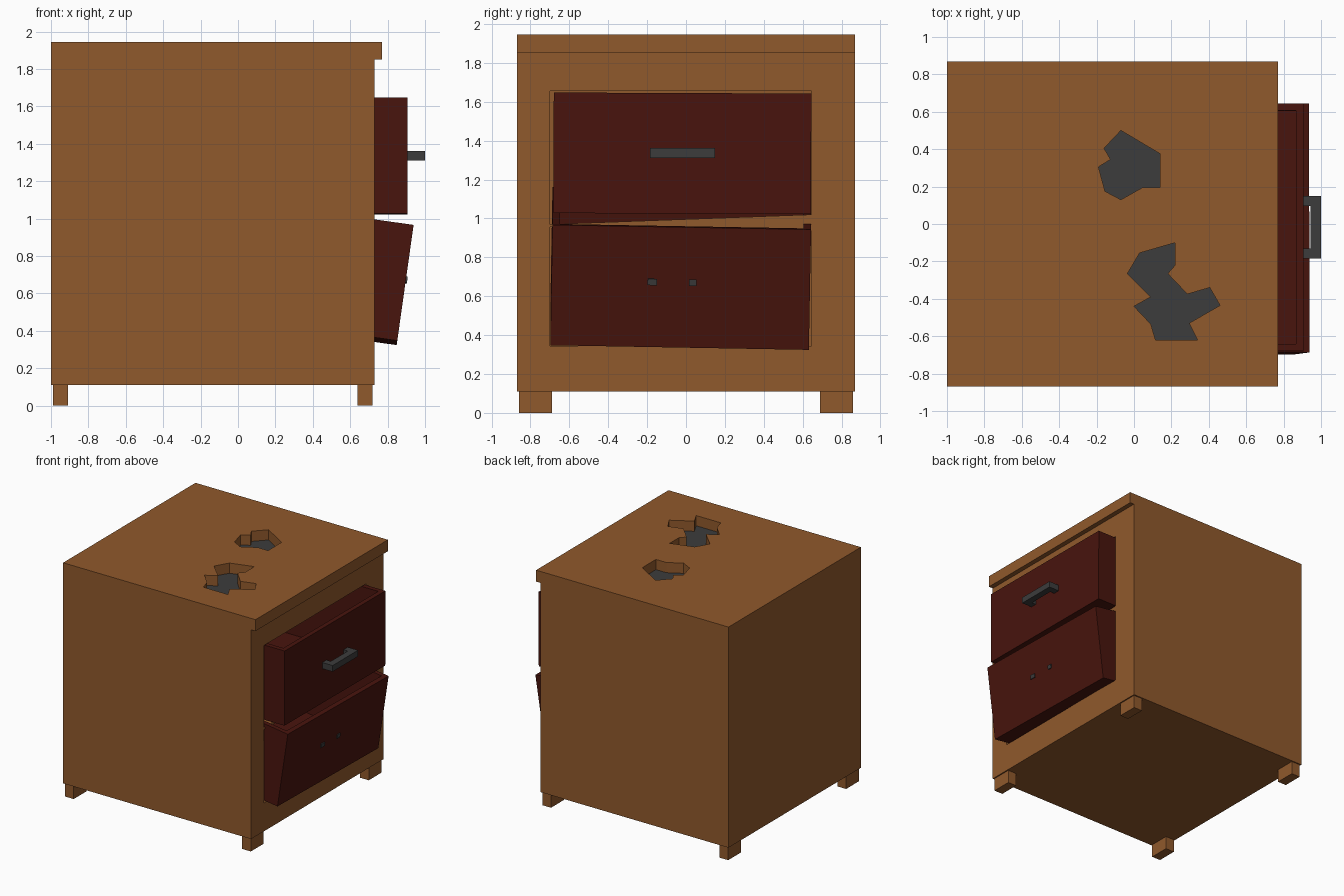
import bpy, bmesh
from mathutils import Vector

if "Cube" in bpy.data.objects:
    bpy.data.objects.remove(bpy.data.objects["Cube"])


def material(name, color):
    m = bpy.data.materials.new(name)
    m.diffuse_color = (*color, 1)
    m.use_nodes = True
    m.node_tree.nodes["Principled BSDF"].inputs["Base Color"].default_value = m.diffuse_color
    return m


wood = material("wood", (0.28, 0.10, 0.025))
red = material("dark_red", (0.065, 0.007, 0.004))
iron = material("iron", (0.045, 0.045, 0.045))


def finish(name, bm, mat):
    bmesh.ops.recalc_face_normals(bm, faces=bm.faces)
    me = bpy.data.meshes.new(name)
    bm.to_mesh(me)
    bm.free()
    me.materials.append(mat)
    ob = bpy.data.objects.new(name, me)
    bpy.context.collection.objects.link(ob)
    return ob


def prism(name, points, offset, mat):
    """Extrude a closed outline of 3D points along offset."""
    bm = bmesh.new()
    face = bm.faces.new([bm.verts.new(p) for p in points])
    out = bmesh.ops.extrude_face_region(bm, geom=[face], use_keep_orig=True)
    moved = [v for v in out["geom"] if isinstance(v, bmesh.types.BMVert)]
    bmesh.ops.translate(bm, verts=moved, vec=Vector(offset))
    return finish(name, bm, mat)


def box(name, x, y, z, mat):
    pts = [(x[0], y[0], z[0]), (x[1], y[0], z[0]), (x[1], y[1], z[0]), (x[0], y[1], z[0])]
    return prism(name, pts, (0, 0, z[1] - z[0]), mat)


def cut(target, cutter):
    mod = target.modifiers.new("cut", 'BOOLEAN')
    mod.operation, mod.solver, mod.object = 'DIFFERENCE', 'EXACT', cutter
    bpy.context.view_layer.objects.active = target
    bpy.ops.object.modifier_apply(modifier=mod.name)
    bpy.data.objects.remove(cutter)


def drawer(name, width, height, depth, loc, rot):
    """Open-topped box; origin at bottom middle of its front face."""
    bm = bmesh.new()
    bmesh.ops.create_cube(bm, size=1)
    for v in bm.verts:
        v.co = ((v.co.x - .5) * depth, v.co.y * width, (v.co.z + .5) * height)
    top = max(bm.faces, key=lambda f: f.calc_center_median().z)
    bmesh.ops.inset_region(bm, faces=[top], thickness=0.055)
    inner = bmesh.ops.extrude_discrete_faces(bm, faces=[top])["faces"][0]
    bmesh.ops.translate(bm, verts=inner.verts, vec=(0, 0, 0.05 - height))
    ob = finish(name, bm, red)
    ob.location, ob.rotation_euler = loc, rot
    return ob


# Cabinet body with overhanging top lip
side = [(-1, .11), (.73, .11), (.73, 1.85), (.77, 1.85), (.77, 1.945), (-1, 1.945)]
body = prism("cabinet_body", [(x, -.87, z) for x, z in side], (0, 1.74, 0), wood)

# Crooked drawer openings
openings = [
    [(-.70, .97), (.645, 1.02), (.645, 1.655), (-.70, 1.655)],
    [(-.70, .345), (.645, .345), (.645, .935), (-.70, .955)],
]
for o in openings:
    cut(body, prism("opening_cutter", [(.9, y, z) for y, z in o], (-1.75, 0, 0), wood))

# Broken holes in the top, with a dark floor
holes = [
    [(-.07, .5), (.14, .375), (.14, .195), (.045, .195), (-.07, .13), (-.155, .175),
     (-.19, .305), (-.125, .345), (-.16, .405)],
    [(.03, -.155), (.22, -.10), (.22, -.22), (.18, -.265), (.285, -.375), (.405, -.34),
     (.46, -.435), (.295, -.53), (.34, -.62), (.115, -.62), (.09, -.535), (0, -.44),
     (.09, -.39), (-.035, -.265)],
]
for i, h in enumerate(holes, 1):
    cut(body, prism("hole_cutter", [(x, y, 1.855) for x, y in h], (0, 0, .3), wood))
    prism(f"hole_floor_{i}", [(x, y, 1.84) for x, y in h], (0, 0, .02), iron)

# Feet
for xn, x in (("back", (-.99, -.91)), ("front", (.64, .72))):
    for yn, y in (("left", (-.86, -.69)), ("right", (.69, .86))):
        box(f"foot_{xn}_{yn}", x, y, (0, .115), wood)

# Drawers: upper pulled out, lower drooping
drawer("upper_drawer", 1.325, .62, 1.4, (.905, -.02, 1.025), (-.004, 0, 0))
lower = drawer("lower_drawer", 1.33, .625, 1.4, (.85, -.033, .336), (-.018, .14, 0))

# Upper handle: bar on two posts
box("handle_bar", (.945, 1.0), (-.185, .15), (1.312, 1.363), iron)
for i, y in enumerate(((-.185, -.13), (.095, .15)), 1):
    box(f"handle_post_{i}", (.90, .95), y, (1.312, 1.363), iron)

# Stubs of the broken lower handle
for i, y in enumerate(((-.17, -.122), (.042, .08)), 1):
    stub = box(f"broken_post_{i}", (-.02, .008), y, (.322, .355), iron)
    stub.location, stub.rotation_euler = lower.location, lower.rotation_euler
